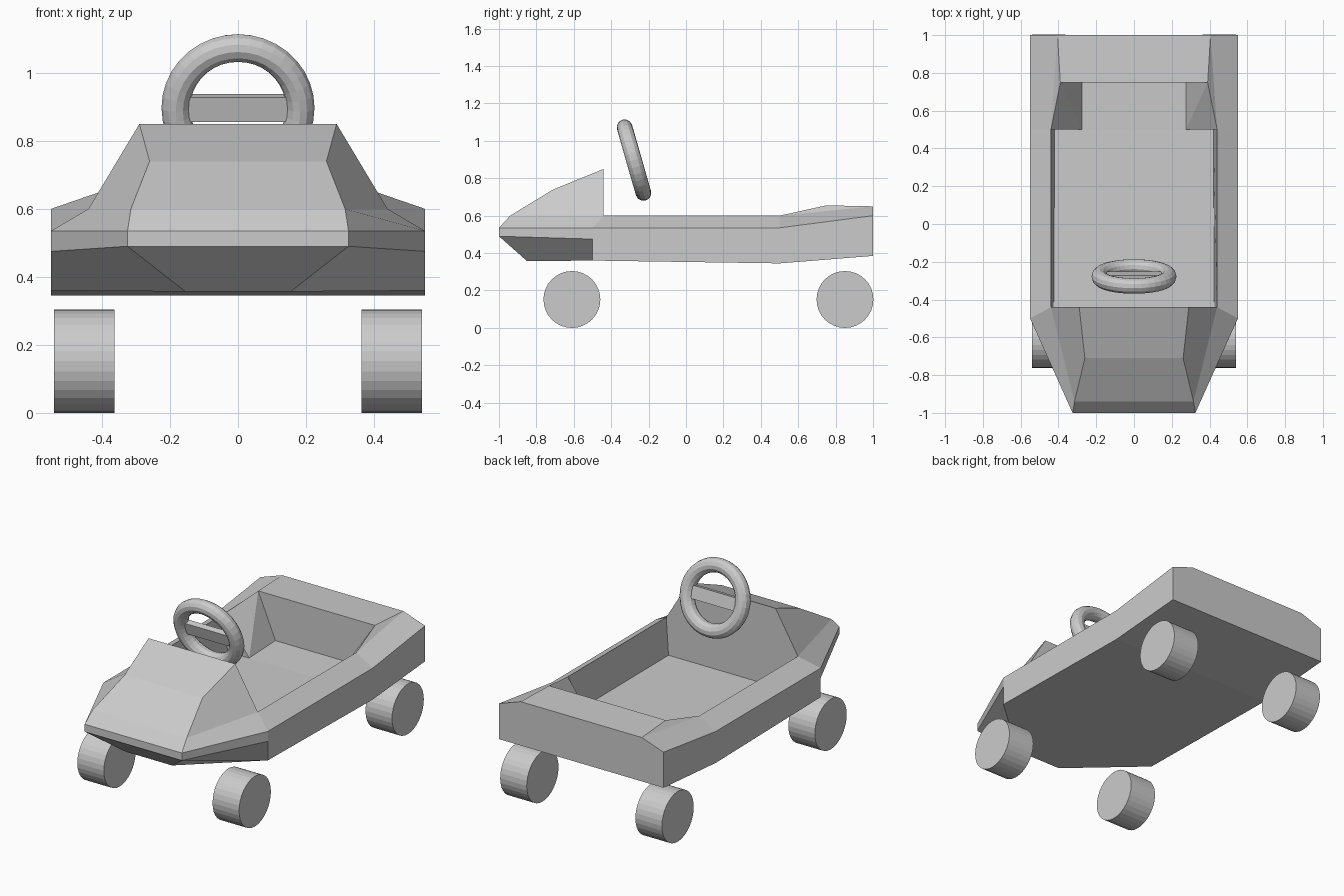
import bpy, bmesh
from math import radians
from mathutils import Vector

if "Cube" in bpy.data.objects:
    bpy.data.objects.remove(bpy.data.objects["Cube"])

# Corner points of the +x half of the body shell
P = {
    # hood and nose
    'hood_top': (.29, -.44, .85), 'hood_mid': (.26, -.71, .74), 'hood_low': (.315, -.94, .6),
    'nose_up': (.325, -1, .535), 'nose_dn': (.325, -1, .49),
    # underside
    'b0': (.155, -.85, .357), 'b1': (.55, -.5, .36), 'b2': (.55, .5, .345), 'b3': (.55, 1, .385),
    # flank and rail
    's0': (.55, -.5, .475), 's1': (.55, -.5, .535), 's2': (.55, .5, .535),
    'rail_f': (.44, -.44, .6), 'rail_b': (.44, .5, .6),
    # tail
    'tail_out': (.55, 1, .6), 'tail_top': (.405, 1, .65), 'lip': (.39, .75, .655),
    # cockpit floor
    'fl_back': (.275, .75, .385), 'fl_in': (.275, .5, .375),
    'fl_side': (.42, .5, .375), 'fl_front': (.425, -.44, .375),
}

# Panels running across the car, one after another in a closed loop
ACROSS = ['hood_top', 'hood_mid', 'hood_low', 'nose_up', 'nose_dn', 'b0', 'b1', 'b2', 'b3',
          'tail_out', 'tail_top', 'lip', 'fl_back', 'fl_in', 'fl_front', 'rail_f']

# Panels repeated on each side
SIDES = [
    # hood and nose
    ('hood_top', 'hood_mid', 'hood_low', 'rail_f'),
    ('hood_low', 'nose_up', 's1', 'rail_f'),
    ('nose_up', 'nose_dn', 's0', 's1'),
    ('nose_dn', 'b0', 'b1', 's0'),
    # flank, rail and rear corner
    ('s1', 's0', 'b1', 'b2', 's2'),
    ('s2', 'b2', 'b3', 'tail_out'),
    ('s1', 's2', 'rail_b', 'rail_f'),
    ('s2', 'tail_out', 'tail_top', 'rail_b'),
    ('rail_b', 'tail_top', 'lip'),
    # cockpit
    ('rail_f', 'rail_b', 'fl_side', 'fl_front'),
    ('lip', 'fl_back', 'fl_in'),
    ('rail_b', 'lip', 'fl_in'),
    ('rail_b', 'fl_in', 'fl_side'),
    ('fl_in', 'fl_side', 'fl_front'),
]


def build_body():
    bm = bmesh.new()
    R = {k: bm.verts.new(p) for k, p in P.items()}
    L = {k: bm.verts.new((-p[0], p[1], p[2])) for k, p in P.items()}
    for a, b in zip(ACROSS, ACROSS[1:] + ACROSS[:1]):
        bm.faces.new((R[a], R[b], L[b], L[a]))
    for names in SIDES:
        bm.faces.new([R[n] for n in names])
        bm.faces.new([L[n] for n in reversed(names)])
    bmesh.ops.recalc_face_normals(bm, faces=bm.faces)
    me = bpy.data.meshes.new('body')
    bm.to_mesh(me)
    bm.free()
    bpy.context.collection.objects.link(bpy.data.objects.new('body', me))


build_body()

# Road wheels
for end, y in (('front', -.61), ('rear', .85)):
    for side, s in (('right', 1), ('left', -1)):
        bpy.ops.mesh.primitive_cylinder_add(vertices=32, radius=.152, depth=.177,
                                            location=(s * .452, y, .152),
                                            rotation=(0, radians(90), 0))
        bpy.context.object.name = f'{end}_{side}_wheel'

# Steering wheel rim, leaning forward
centre = Vector((0, -.278, .897))
tilt = radians(106)
bpy.ops.mesh.primitive_torus_add(major_segments=36, minor_segments=12, major_radius=.183,
                                 minor_radius=.042, location=centre, rotation=(tilt, 0, 0))
bpy.context.object.name = 'steering_rim'

# Steering wheel crossbar
bpy.ops.mesh.primitive_cube_add(size=1, location=centre, rotation=(tilt, 0, 0))
bar = bpy.context.object
bar.name = 'steering_crossbar'
bar.scale = (.34, .075, .035)
